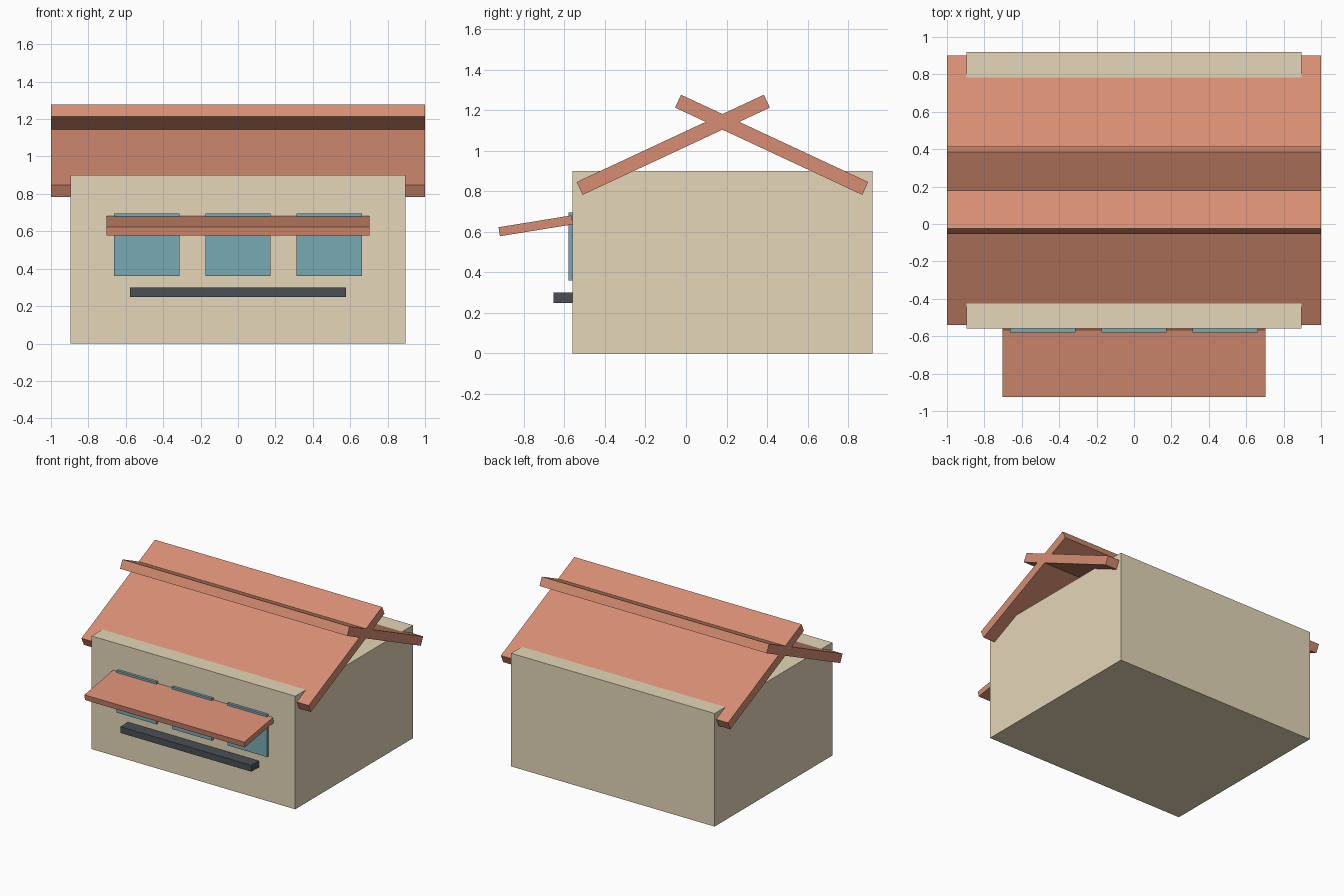
import bpy
import math

if "Cube" in bpy.data.objects:
    bpy.data.objects.remove(bpy.data.objects["Cube"])


def material(name, rgb):
    m = bpy.data.materials.new(name)
    m.diffuse_color = (*rgb, 1)
    m.use_nodes = True
    m.node_tree.nodes["Principled BSDF"].inputs["Base Color"].default_value = m.diffuse_color
    return m


wall = material("cream_wall", (0.78, 0.68, 0.48))
tile = material("terracotta", (0.68, 0.27, 0.17))
glass = material("blue_glass", (0.19, 0.40, 0.46))
dark = material("dark_grey", (0.07, 0.08, 0.09))


def box(name, center, size, mat, tilt=0):
    bpy.ops.mesh.primitive_cube_add(size=1, location=center)
    ob = bpy.context.object
    ob.name = name
    ob.scale = size
    bpy.ops.object.transform_apply(location=False, rotation=False, scale=True)
    ob.rotation_euler.x = math.radians(tilt)
    ob.data.materials.append(mat)
    return ob


# main building
box("building", (0, 0.18, 0.45), (1.792, 1.48, 0.9), wall)

# two crossed roof slabs, mirrored about the ridge
for name, s in (("roof_front", -1), ("roof_back", 1)):
    box(name, (0, 0.18 + s * 0.243, 1.03), (2, 1.02, 0.07), tile, -s * 25)

# sloping awning over the windows
box("awning", (0, -0.742, 0.63), (1.408, 0.365, 0.045), tile, 9.2)

# row of windows
for i in (-1, 0, 1):
    box(f"window_{i + 2}", (i * 0.487, -0.56, 0.528), (0.35, 0.04, 0.335), glass)

# serving ledge
box("ledge", (0, -0.605, 0.275), (1.154, 0.1, 0.05), dark)
